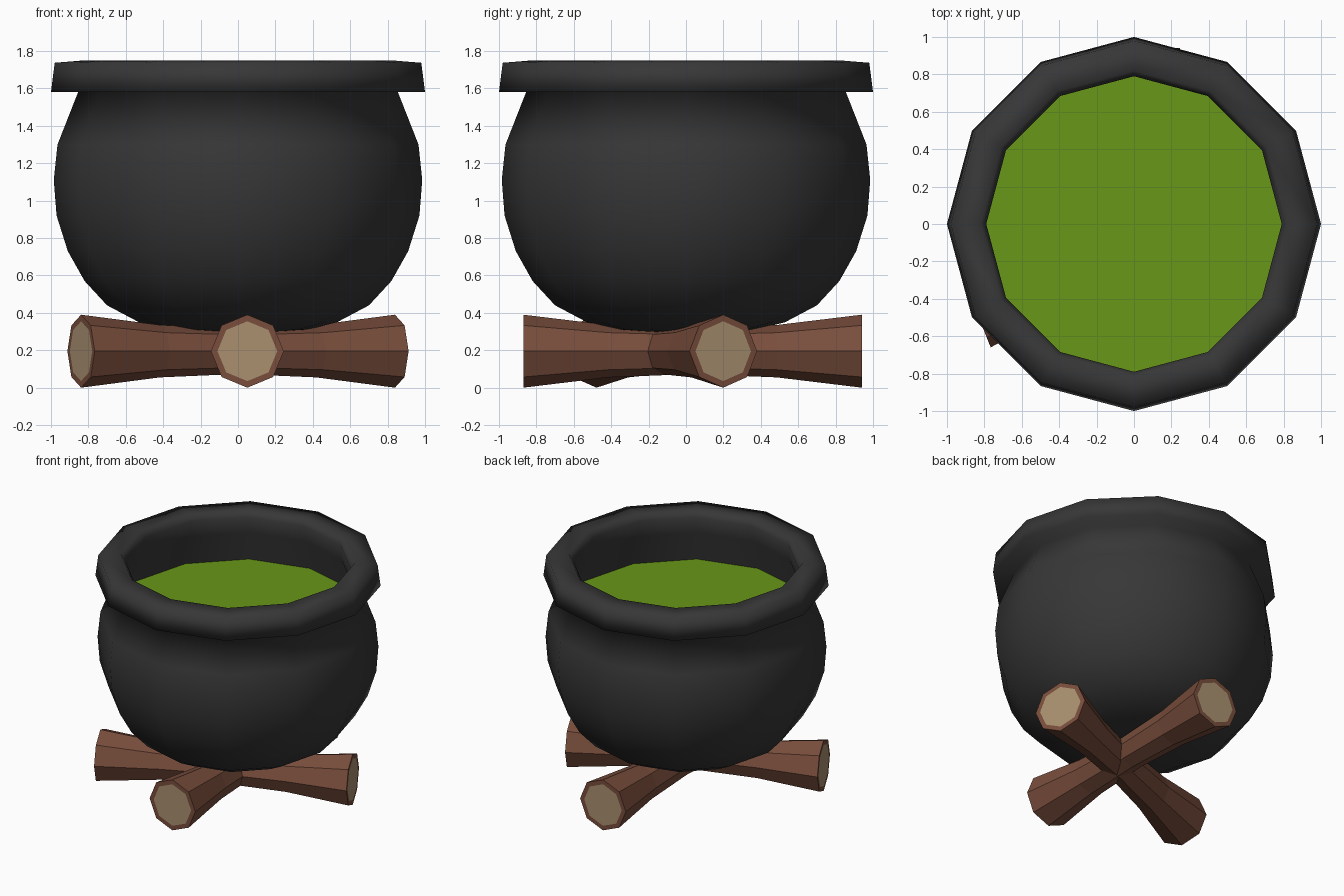
import bpy
import bmesh
from math import cos, sin, pi, radians

if "Cube" in bpy.data.objects:
    bpy.data.objects.remove(bpy.data.objects["Cube"])


def material(name, rgb):
    m = bpy.data.materials.new(name)
    m.diffuse_color = (*rgb, 1)
    m.use_nodes = True
    m.node_tree.nodes["Principled BSDF"].inputs["Base Color"].default_value = m.diffuse_color
    return m


IRON = material("iron", (0.038, 0.038, 0.038))
BREW = material("green_brew", (0.14, 0.31, 0.009))
BARK = material("bark", (0.19, 0.075, 0.045))
WOOD = material("cut_wood", (0.40, 0.28, 0.16))


def finish(bm, name, mats, smooth=False):
    bmesh.ops.recalc_face_normals(bm, faces=bm.faces[:])
    mesh = bpy.data.meshes.new(name)
    bm.to_mesh(mesh)
    bm.free()
    for m in mats:
        mesh.materials.append(m)
    for p in mesh.polygons:
        p.use_smooth = smooth
    ob = bpy.data.objects.new(name, mesh)
    bpy.context.collection.objects.link(ob)
    return ob


def bridge(bm, a, b):
    n = len(a)
    return [bm.faces.new((a[i], a[(i + 1) % n], b[(i + 1) % n], b[i])) for i in range(n)]


def ring(bm, r, z, sides):
    return [bm.verts.new((r * cos(2 * pi * i / sides), r * sin(2 * pi * i / sides), z))
            for i in range(sides)]


# Cauldron: one 12-sided lathe, from the base up the outside, over the rim, down inside
profile = [(0.18, 0.297), (0.37, 0.31), (0.53, 0.35), (0.70, 0.44), (0.82, 0.57),
           (0.91, 0.73), (0.97, 0.92), (0.985, 1.11), (0.965, 1.30), (0.855, 1.58),
           (1.0, 1.58), (0.98, 1.737), (0.82, 1.75), (0.79, 1.70), (0.80, 1.58),
           (0.875, 1.34), (0.89, 1.15), (0.83, 0.80), (0.62, 0.50)]
bm = bmesh.new()
rings = [ring(bm, r, z, 12) for r, z in profile]
for a, b in zip(rings, rings[1:]):
    bridge(bm, a, b)
bm.faces.new(rings[0])
bm.faces.new(rings[-1])
finish(bm, "cauldron", [IRON], smooth=True)

# Liquid surface inside the pot
bm = bmesh.new()
bm.faces.new(ring(bm, 0.874, 1.34, 12))
finish(bm, "brew_surface", [BREW])


# Logs: octagonal, pinched in the middle, with pale cut ends
def log(name, location, angle):
    bm = bmesh.new()
    sections = [(0.195, -0.905), (0.14, -0.45), (0.122, 0), (0.14, 0.45), (0.195, 0.905)]
    rings = [ring(bm, r, z, 8) for r, z in sections]
    for a, b in zip(rings, rings[1:]):
        bridge(bm, a, b)
    for end, z in ((rings[0], -0.905), (rings[-1], 0.905)):
        inner = ring(bm, 0.16, z, 8)
        bridge(bm, end, inner)
        bm.faces.new(inner).material_index = 1
    ob = finish(bm, name, [BARK, WOOD])
    ob.rotation_euler = (0, pi / 2, angle)
    ob.location = location


log("log_front_to_back", (0.05, 0.035, 0.195), radians(90))
log("log_side_to_side", (0, -0.14, 0.195), radians(22))
